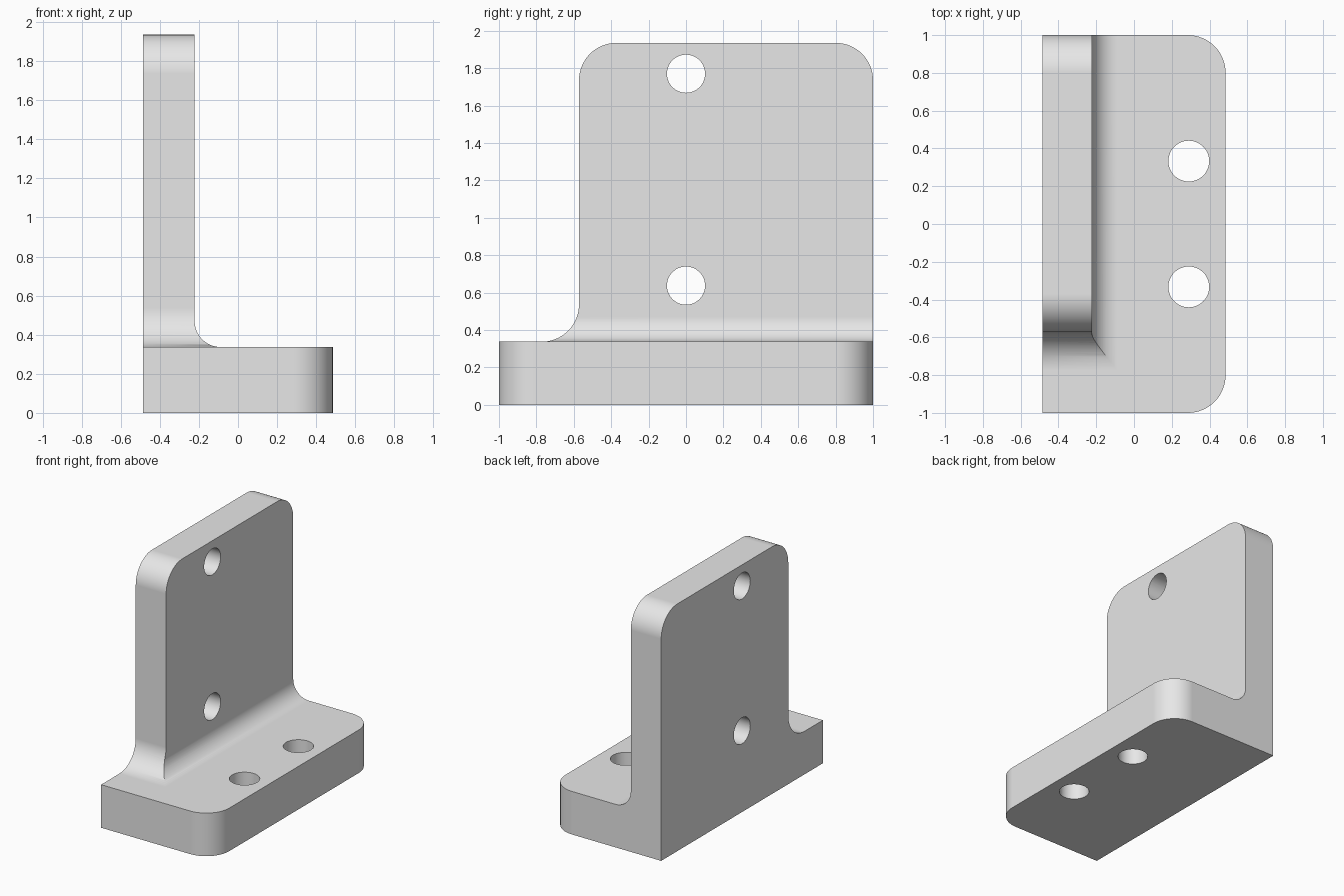
import bpy
import math
from mathutils import Vector

cube = bpy.data.objects.get("Cube")
if cube:
    bpy.data.objects.remove(cube, do_unlink=True)

grey = bpy.data.materials.new("plain grey")
grey.use_nodes = True
colour = (0.8, 0.8, 0.8, 1)
grey.diffuse_color = colour
grey.node_tree.nodes["Principled BSDF"].inputs["Base Color"].default_value = colour

# Main dimensions
HALF_X, HALF_Y = 0.485, 1.0
BASE_TOP, TOP = 0.337, 1.935
WALL_X, WALL_Y = -0.222, -0.572
ROUND, SIDE_FILLET = 0.2, 0.133
FAR = 3


def arc(cu, cv, radius, start, end, steps=16):
    """Points on an arc, angles in degrees."""
    angles = [math.radians(start + (end - start) * i / steps) for i in range(steps + 1)]
    return [(cu + radius * math.cos(a), cv + radius * math.sin(a)) for a in angles]


def prism(name, profile, axis, low, high):
    """Extrude a 2D profile along an axis; the other two axes stay in xyz order."""
    def place(u, v, w):
        co = [u, v]
        co.insert(axis, w)
        return Vector(co)
    n = len(profile)
    verts = [place(u, v, w) for w in (low, high) for u, v in profile]
    faces = [tuple(range(n))[::-1], tuple(range(n, 2 * n))]
    faces += [(i, (i + 1) % n, n + (i + 1) % n, n + i) for i in range(n)]
    if axis == 1:
        faces = [f[::-1] for f in faces]
    mesh = bpy.data.meshes.new(name)
    mesh.from_pydata(verts, [], faces)
    mesh.materials.append(grey)
    ob = bpy.data.objects.new(name, mesh)
    bpy.context.collection.objects.link(ob)
    return ob


def combine(target, tool, operation):
    mod = target.modifiers.new(operation, "BOOLEAN")
    mod.object, mod.operation, mod.solver = tool, operation, "EXACT"
    bpy.context.view_layer.objects.active = target
    bpy.ops.object.modifier_apply(modifier=mod.name)
    bpy.data.objects.remove(tool, do_unlink=True)


# Footprint with two rounded corners
cx, cy = HALF_X - ROUND, HALF_Y - ROUND
footprint = [(-HALF_X, -HALF_Y)] + arc(cx, -cy, ROUND, -90, 0)
footprint += arc(cx, cy, ROUND, 0, 90) + [(-HALF_X, HALF_Y)]
bracket = prism("angle_bracket", footprint, 2, 0, FAR)

# L-shaped section: upright plate, fillet, base
section = [(-FAR, -1), (FAR, -1), (FAR, BASE_TOP)]
section += arc(WALL_X + SIDE_FILLET, BASE_TOP + SIDE_FILLET, SIDE_FILLET, 270, 180)
section += [(WALL_X, FAR), (-FAR, FAR)]
combine(bracket, prism("section_helper", section, 1, -FAR, FAR), "INTERSECT")

# Side outline: rounded plate top and the fillet at its front edge
outline = [(-FAR, -1), (HALF_Y, -1)]
outline += arc(cy, TOP - ROUND, ROUND, 0, 90)
outline += arc(WALL_Y + ROUND, TOP - ROUND, ROUND, 90, 180)
outline += arc(WALL_Y - ROUND, BASE_TOP + ROUND, ROUND, 0, -90)
outline += [(-FAR, BASE_TOP)]
combine(bracket, prism("outline_helper", outline, 0, -FAR, FAR), "INTERSECT")

# Bolt holes through the plate and the base
for z in (0.637, 1.77):
    ring = arc(0, z, 0.102, 0, 360, 48)[:-1]
    combine(bracket, prism("plate_hole_helper", ring, 0, -1, 0), "DIFFERENCE")
for y in (-0.333, 0.333):
    ring = arc(0.29, y, 0.108, 0, 360, 48)[:-1]
    combine(bracket, prism("base_hole_helper", ring, 2, -1, 1), "DIFFERENCE")

# Smooth rounds, crisp edges
bpy.ops.object.select_all(action="DESELECT")
bracket.select_set(True)
bpy.context.view_layer.objects.active = bracket
bpy.ops.object.shade_smooth_by_angle(angle=math.radians(30))
weighted = bracket.modifiers.new("even_shading", "WEIGHTED_NORMAL")
weighted.keep_sharp = True
